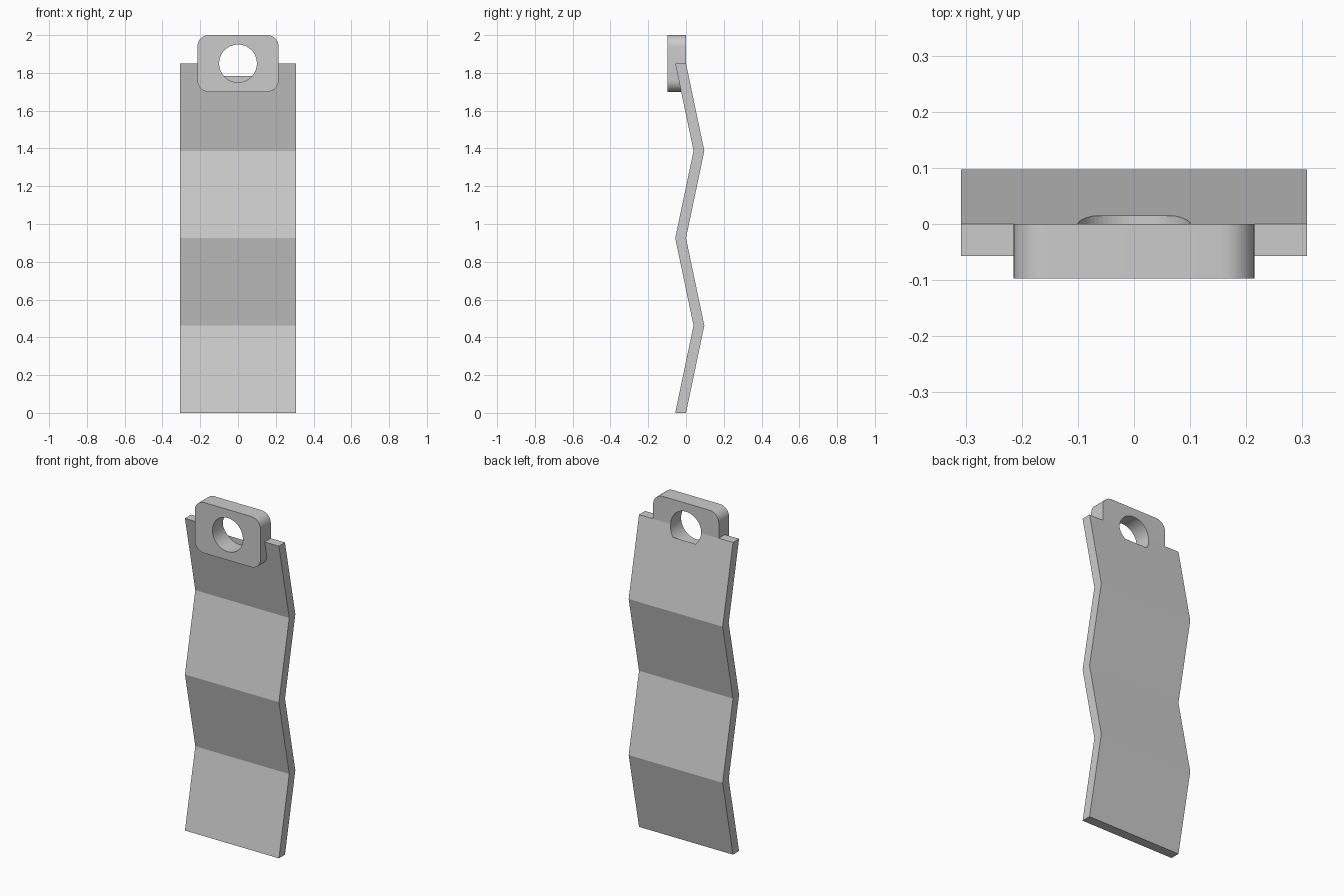
import bpy, bmesh
from math import sin, cos, pi

if "Cube" in bpy.data.objects:
    bpy.data.objects.remove(bpy.data.objects["Cube"])


def extrude_profile(name, pts, vec):
    """Make a closed solid by extruding a flat outline along vec."""
    bm = bmesh.new()
    face = bm.faces.new([bm.verts.new(p) for p in pts])
    new = bmesh.ops.extrude_face_region(bm, geom=[face])["geom"]
    bmesh.ops.translate(bm, vec=vec, verts=[v for v in new if isinstance(v, bmesh.types.BMVert)])
    bmesh.ops.recalc_face_normals(bm, faces=bm.faces)
    me = bpy.data.meshes.new(name)
    bm.to_mesh(me)
    bm.free()
    ob = bpy.data.objects.new(name, me)
    bpy.context.collection.objects.link(ob)
    return ob


def activate(ob):
    bpy.ops.object.select_all(action='DESELECT')
    ob.select_set(True)
    bpy.context.view_layer.objects.active = ob


def arc(cx, cz, r, start, sweep, n, y):
    return [(cx + r * cos(start + sweep * i / n), y, cz + r * sin(start + sweep * i / n))
            for i in range(n + 1)]


# Zigzag strip: front and back edges share the same folds
HALF_W, TOP, FRONT, FOLD, THICK = 0.308, 1.85, -0.057, 0.097, 0.057
front = [(-HALF_W, FRONT + FOLD * (i % 2), TOP * i / 4) for i in range(5)]
back = [(x, y + THICK, z) for x, y, z in reversed(front)]
strip = extrude_profile("zigzag_strip", front + back, (2 * HALF_W, 0, 0))

# Rounded hanging tab
R, TAB_W, TAB_H = 0.06, 0.215, 0.15
outline = []
for k, (sx, sz) in enumerate([(1, 1), (-1, 1), (-1, -1), (1, -1)]):
    outline += arc(sx * (TAB_W - R), TOP + sz * (TAB_H - R), R, k * pi / 2, pi / 2, 8, -0.097)
tab = extrude_profile("hanging_tab", outline, (0, 0.097, 0))

# Blind round hole: passes the tab and stops just inside the strip
cutter = extrude_profile("hole_cutter", arc(0, TOP, 0.1, 0, 2 * pi, 64, -0.2)[:-1], (0, 0.214, 0))
cutter.hide_render = True

for ob in (strip, tab):
    activate(ob)
    mod = ob.modifiers.new("hole", 'BOOLEAN')
    mod.operation, mod.solver, mod.object = 'DIFFERENCE', 'EXACT', cutter
    bpy.ops.object.modifier_apply(modifier=mod.name)
bpy.data.objects.remove(cutter)

# Smooth the rounded tab; strip folds stay flat
activate(tab)
bpy.ops.object.shade_smooth_by_angle(angle=pi / 6)
